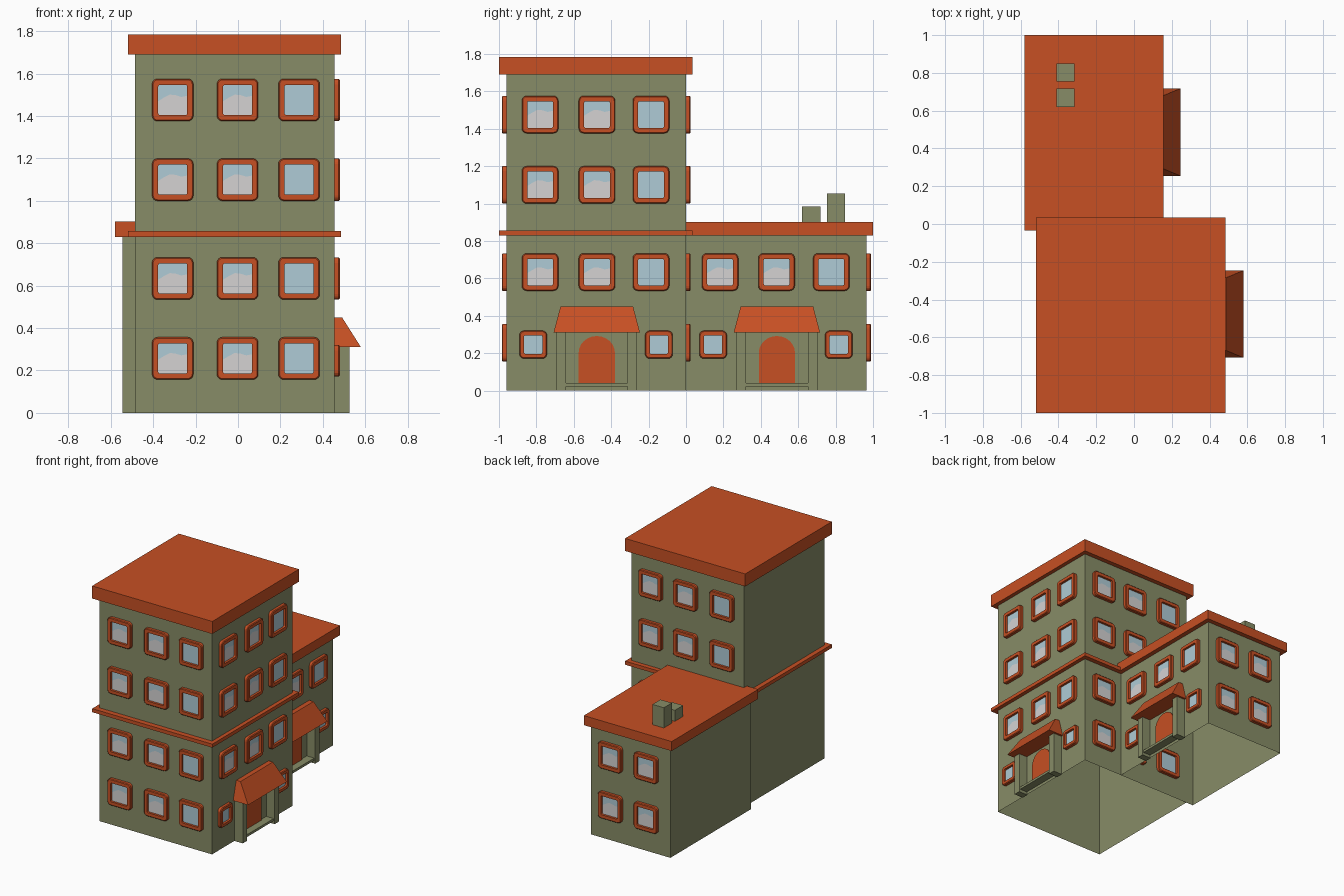
import bpy, bmesh, math
from mathutils import Matrix, Vector

if "Cube" in bpy.data.objects:
    bpy.data.objects.remove(bpy.data.objects["Cube"])


def material(name, rgb):
    m = bpy.data.materials.new(name)
    m.diffuse_color = (*rgb, 1)
    m.use_nodes = True
    m.node_tree.nodes["Principled BSDF"].inputs["Base Color"].default_value = m.diffuse_color
    return m


OLIVE = material("olive wall", (0.245, 0.265, 0.135))
ORANGE = material("terracotta orange", (0.57, 0.08, 0.017))
BLUE = material("glass blue", (0.43, 0.60, 0.67))
GREY = material("reflection grey", (0.66, 0.65, 0.65))


def finish(bm, name, *mats, normals=True):
    if normals:
        bmesh.ops.recalc_face_normals(bm, faces=bm.faces)
    me = bpy.data.meshes.new(name)
    bm.to_mesh(me)
    bm.free()
    for m in mats:
        me.materials.append(m)
    ob = bpy.data.objects.new(name, me)
    bpy.context.collection.objects.link(ob)
    return ob


def add_box(bm, x0, x1, y0, y1, z0, z1):
    mat = Matrix.Translation(((x0 + x1) / 2, (y0 + y1) / 2, (z0 + z1) / 2)) \
        @ Matrix.Diagonal((x1 - x0, y1 - y0, z1 - z0, 1))
    return bmesh.ops.create_cube(bm, size=1, matrix=mat)["verts"]


def box(name, mat, *dims, open_bottom=False):
    bm = bmesh.new()
    add_box(bm, *dims)
    bm.normal_update()
    if open_bottom:
        bmesh.ops.delete(bm, geom=[f for f in bm.faces if f.normal.z < -0.9], context="FACES_ONLY")
    return finish(bm, name, mat, normals=False)


# Main blocks (open underneath) and roofs
box("tower_walls", OLIVE, -0.485, 0.455, -0.96, 0.0, 0, 1.70, open_bottom=True)
box("wing_walls", OLIVE, -0.545, 0.12, 0.0, 0.965, 0, 0.84, open_bottom=True)
box("tower_roof", ORANGE, -0.52, 0.485, -1.0, 0.035, 1.69, 1.785)
box("wing_roof", ORANGE, -0.58, 0.155, -0.035, 1.0, 0.83, 0.902)
box("tall_chimney", OLIVE, -0.41, -0.315, 0.755, 0.85, 0.89, 1.055)
box("short_chimney", OLIVE, -0.41, -0.315, 0.62, 0.718, 0.89, 0.985)

# Ledge running around the tower
bm = bmesh.new()
add_box(bm, -0.52, 0.485, -1.0, -0.955, 0.83, 0.857)
add_box(bm, -0.52, 0.485, -0.005, 0.035, 0.83, 0.857)
add_box(bm, -0.52, -0.48, -0.955, -0.005, 0.83, 0.857)
add_box(bm, 0.45, 0.485, -0.955, -0.005, 0.83, 0.857)
finish(bm, "tower_ledge", ORANGE)

# Windows
frames, panes = bmesh.new(), bmesh.new()
X, Y, Z = Vector((1, 0, 0)), Vector((0, 1, 0)), Vector((0, 0, 1))
WAVE = (0.46, 0.58, 0.68, 0.66, 0.60, 0.64)


def rounded(w, h, r, seg=4):
    pts = []
    for k, (sx, sy) in enumerate(((1, 1), (-1, 1), (-1, -1), (1, -1))):
        for i in range(seg + 1):
            a = math.pi / 2 * (k + i / seg)
            pts.append((sx * (w / 2 - r) + r * math.cos(a), sy * (h / 2 - r) + r * math.sin(a)))
    return pts


def window(origin, u, w, h, cloudy):
    n = u.cross(Z)

    def at(a, b, d):
        return Vector(origin) + u * a + Z * b + n * d

    # Frame: rings from the wall, over the front, back into the opening
    border = 0.029 * (w / 0.195) ** 0.5
    rings = []
    for inset, r, d in ((0, 0.026, 0), (0, 0.026, 0.02), (0.005, 0.022, 0.025),
                        (border, 0.008, 0.025), (border, 0.008, 0.003)):
        rings.append([frames.verts.new(at(a, b, d))
                      for a, b in rounded(w - 2 * inset, h - 2 * inset, r)])
    for r0, r1 in zip(rings, rings[1:]):
        for i in range(len(r0)):
            j = (i + 1) % len(r0)
            frames.faces.new((r0[i], r0[j], r1[j], r1[i]))

    # Glass: blue above, grey reflection below a wavy line
    gw, gh, d = w - 2 * border, h - 2 * border, 0.008
    wave = [(gw * (i / 5 - 0.5), gh * (v - 0.5)) for i, v in enumerate(WAVE if cloudy else (0,) * 6)]
    top = [(gw / 2, gh / 2), (-gw / 2, gh / 2)]
    panes.faces.new([panes.verts.new(at(a, b, d)) for a, b in wave + top])
    if cloudy:
        low = [(-gw / 2, -gh / 2), (gw / 2, -gh / 2)] + wave[::-1]
        panes.faces.new([panes.verts.new(at(a, b, d)) for a, b in low]).material_index = 1


W, H = 0.195, 0.2
ROWS = (0.257, 0.634, 1.10, 1.476)
for z in ROWS:
    for x in (-0.308, -0.002, 0.288):                 # tower front and back
        window((x, -0.96, z), X, W, H, x < 0.2)
        window((x, 0.0, z), -X, W, H, x > -0.2)
for z in ROWS[1:]:
    for y in (-0.78, -0.476, -0.187):                 # tower right side
        window((0.455, y, z), Y, W, H, y < -0.3)
for y in (0.182, 0.484, 0.777):                       # wing right side
    window((0.12, y, ROWS[1]), Y, W, H, y < 0.6)
for z in ROWS[:2]:
    for x in (-0.05, -0.35):                          # wing back
        window((x, 0.965, z), -X, W, H, True)
for x, ys in ((0.455, (-0.817, -0.145)), (0.12, (0.145, 0.817))):   # small ones by the doors
    for y in ys:
        window((x, y, 0.246), Y, 0.148, 0.15, False)
finish(frames, "window_frames", ORANGE)
finish(panes, "window_panes", BLUE, GREY, normals=False)


# Entrances: arched door, two pillars, sill and hipped canopy
def entrance(prefix, wx, cy):
    bm = bmesh.new()
    for s in (-1, 1):
        ys = sorted((cy + s * 0.165, cy + s * 0.216))
        add_box(bm, wx - 0.005, wx + 0.07, *ys, 0, 0.315)
    finish(bm, prefix + "_pillars", OLIVE)
    box(prefix + "_sill", OLIVE, wx - 0.005, wx + 0.062, cy - 0.168, cy + 0.168, 0.022, 0.04)

    bm = bmesh.new()
    outline = [(-0.097, 0.04), (0.097, 0.04)]
    for i in range(13):
        a = math.pi * i / 12
        outline.append((0.097 * math.cos(a), 0.202 + 0.09 * math.sin(a)))
    f = bm.faces.new([bm.verts.new((wx, cy + a, b)) for a, b in outline])
    ext = bmesh.ops.extrude_face_region(bm, geom=[f])
    bmesh.ops.translate(bm, vec=(0.008, 0, 0),
                        verts=[v for v in ext["geom"] if isinstance(v, bmesh.types.BMVert)])
    finish(bm, prefix + "_door", ORANGE)

    bm = bmesh.new()
    for v in add_box(bm, wx - 0.002, wx + 0.125, cy - 0.231, cy + 0.231, 0.31, 0.45):
        if v.co.z > 0.4:
            v.co.y = cy + math.copysign(0.194, v.co.y - cy)
            if v.co.x > wx + 0.05:
                v.co.x = wx + 0.036
    finish(bm, prefix + "_canopy", ORANGE)


entrance("tower", 0.455, -0.477)
entrance("wing", 0.12, 0.486)
